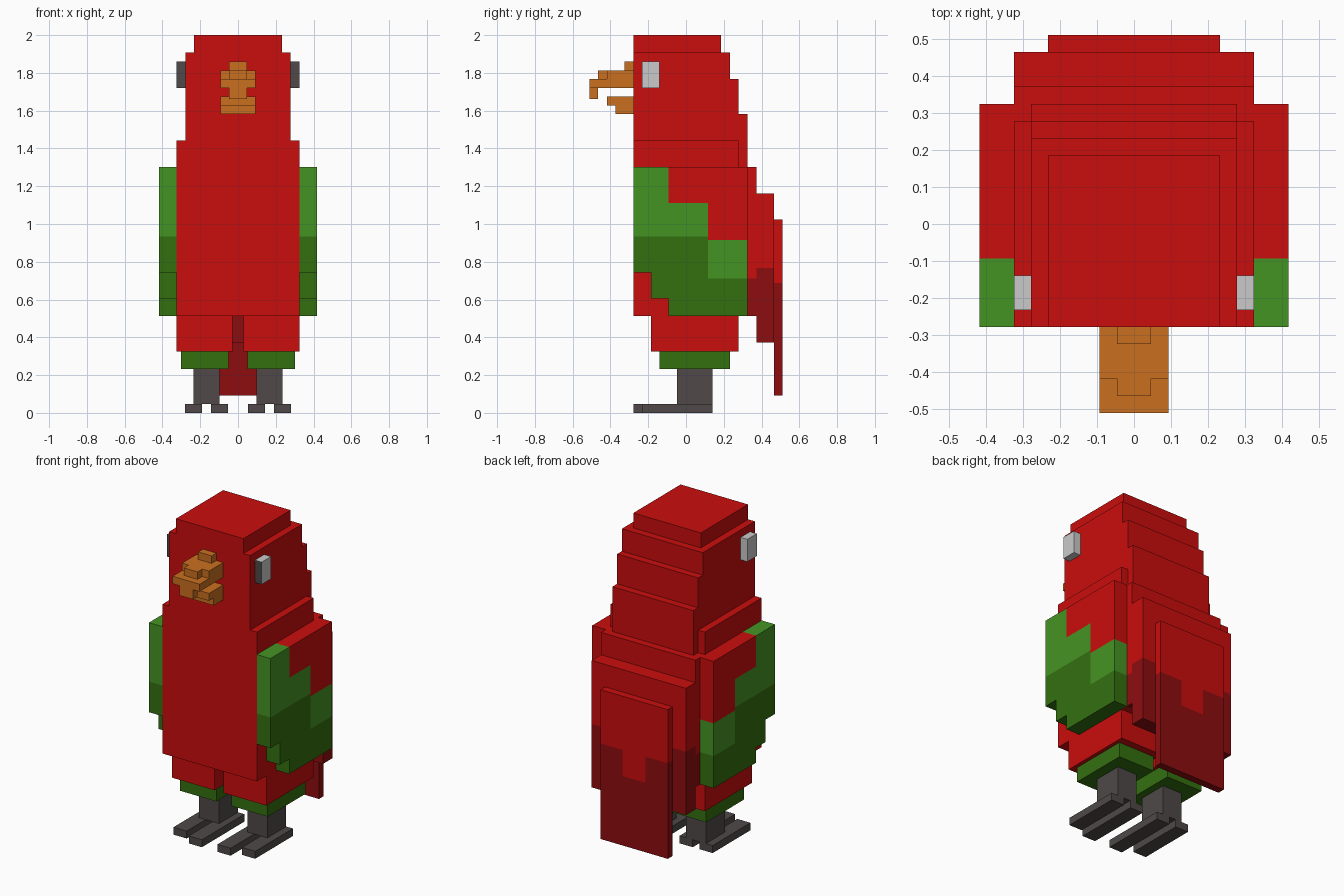
import bpy, bmesh
from mathutils import Vector

cube = bpy.data.objects.get("Cube")
if cube:
    bpy.data.objects.remove(cube, do_unlink=True)

U = 2 / 43  # one grid step of the blocky design


def material(name, rgb):
    m = bpy.data.materials.new(name)
    m.use_nodes = True
    m.diffuse_color = (*rgb, 1)
    bsdf = next(n for n in m.node_tree.nodes if n.type == 'BSDF_PRINCIPLED')
    bsdf.inputs["Base Color"].default_value = (*rgb, 1)
    bsdf.inputs["Roughness"].default_value = 0.8
    return m


RED = material("red", (0.59, 0.004, 0.004))
DARK_RED = material("dark red", (0.27, 0.004, 0.005))
GREEN = material("light green", (0.06, 0.296, 0.017))
DARK_GREEN = material("dark green", (0.034, 0.162, 0.005))
ORANGE = material("orange", (0.59, 0.162, 0.014))
GREY = material("dark grey", (0.08, 0.066, 0.066))
PALE = material("pale grey", (0.59, 0.59, 0.59))


def prism(name, x0, x1, profile, mats, cuts=(), rule=None):
    """Extrude a (y, z) profile from x0 to x1, slice it, colour faces by rule."""
    bm = bmesh.new()
    face = bm.faces.new([bm.verts.new((x0, y, z)) for y, z in profile])
    ext = bmesh.ops.extrude_face_region(bm, geom=[face], use_keep_orig=True)
    verts = [g for g in ext["geom"] if isinstance(g, bmesh.types.BMVert)]
    bmesh.ops.translate(bm, verts=verts, vec=(x1 - x0, 0, 0))
    bmesh.ops.recalc_face_normals(bm, faces=bm.faces[:])
    for axis, value in cuts:
        n = Vector((0, 0, 0))
        n["xyz".index(axis)] = 1
        bmesh.ops.bisect_plane(bm, geom=bm.verts[:] + bm.edges[:] + bm.faces[:],
                               plane_co=n * value, plane_no=n, dist=1e-5)
    if rule:
        bm.normal_update()
        for f in bm.faces:
            f.material_index = rule(f.calc_center_median(), f.normal)
    bmesh.ops.scale(bm, vec=(U, U, U), verts=bm.verts[:])
    me = bpy.data.meshes.new(name)
    bm.to_mesh(me)
    bm.free()
    for m in mats:
        me.materials.append(m)
    ob = bpy.data.objects.new(name, me)
    bpy.context.collection.objects.link(ob)
    return ob


def box(name, x, y, z, mats, cuts=(), rule=None):
    profile = [(y[0], z[0]), (y[1], z[0]), (y[1], z[1]), (y[0], z[1])]
    return prism(name, x[0], x[1], profile, mats, cuts, rule)


# Head and body
box("crown", (-5, 5), (-6, 4), (41, 43), [RED])
prism("head", -6, 6, [(-6, 28), (7, 28), (7, 34), (6, 34), (6, 38), (5, 38),
                      (5, 41), (-6, 41)], [RED])
prism("torso", -7, 7, [(-6, 11), (7, 11), (7, 28), (6, 28), (6, 31), (-6, 31)], [RED])

# Back layers and tail, darker towards the bottom
box("back_inner", (-7, 7), (7, 8), (11, 28), [RED, DARK_RED],
    [('z', 15.3)], lambda c, n: int(c.z < 15.3))
box("back_outer", (-7, 7), (8, 10), (8, 25), [RED, DARK_RED],
    [('z', 16.5)], lambda c, n: int(c.z < 16.5))


def tail_rule(c, n):
    edge = 11.3 if -1.7 < c.x < 1.7 else 14.8
    return int(c.z < edge)


box("tail", (-5, 5), (10, 11), (2, 22), [RED, DARK_RED],
    [('x', -1.7), ('x', 1.7), ('z', 11.3), ('z', 14.8)], tail_rule)

# Beak
box("beak_bump", (-1, 1), (-7, -6), (39, 40), [ORANGE])
box("beak_ridge", (-2, 2), (-9, -6), (38, 39), [ORANGE])
box("beak_ridge_tip", (-1, 1), (-10, -9), (38, 39), [ORANGE])
box("beak_upper", (-2, 2), (-11, -6), (37, 38), [ORANGE])
box("beak_hook", (-1, 1), (-11, -10), (35.7, 37), [ORANGE])
box("beak_lower", (-2, 2), (-9, -6), (35, 36), [ORANGE])
box("beak_chin", (-2, 2), (-8, -6), (34, 35), [ORANGE])


# Wing feathers: stepped red, light green and dark green bands
def wing_rule(c, n):
    if c.y < -2:
        top, low = 99, 20.1
    elif c.y < 2.5:
        top, low = 23.9, 20.1
    else:
        top, low = 19.7, 15.3
    return 0 if c.z > top else 1 if c.z > low else 2


WING = [(-6, 16), (-4, 16), (-4, 13), (-2, 13), (-2, 11), (7, 11), (7, 28), (-6, 28)]
WING_CUTS = [('y', -2), ('y', 2.5), ('z', 23.9), ('z', 20.1), ('z', 19.7), ('z', 15.3)]

for side, s in (("left", 1), ("right", -1)):
    def span(a, b):
        return (s * a, s * b)

    prism(side + "_wing", *span(7, 9), WING, [RED, GREEN, DARK_GREEN], WING_CUTS, wing_rule)
    # Eye block with a dark front
    box(side + "_eye", span(6, 7), (-5, -3), (37, 40), [PALE, GREY],
        rule=lambda c, n: int(n.y < -0.5))
    # Legs and feet
    box(side + "_thigh", span(0.65, 7), (-4, 6), (7, 11), [RED])
    box(side + "_thigh_trim", span(1.1, 6.5), (-3, 5), (5, 7), [DARK_GREEN])
    box(side + "_leg", span(2.1, 5.05), (-1, 3), (1, 5), [GREY])
    box(side + "_inner_toe", span(1.15, 3.1), (-6, 3), (0, 1), [GREY])
    box(side + "_outer_toe", span(4.1, 6.05), (-5, 3), (0, 1), [GREY])
